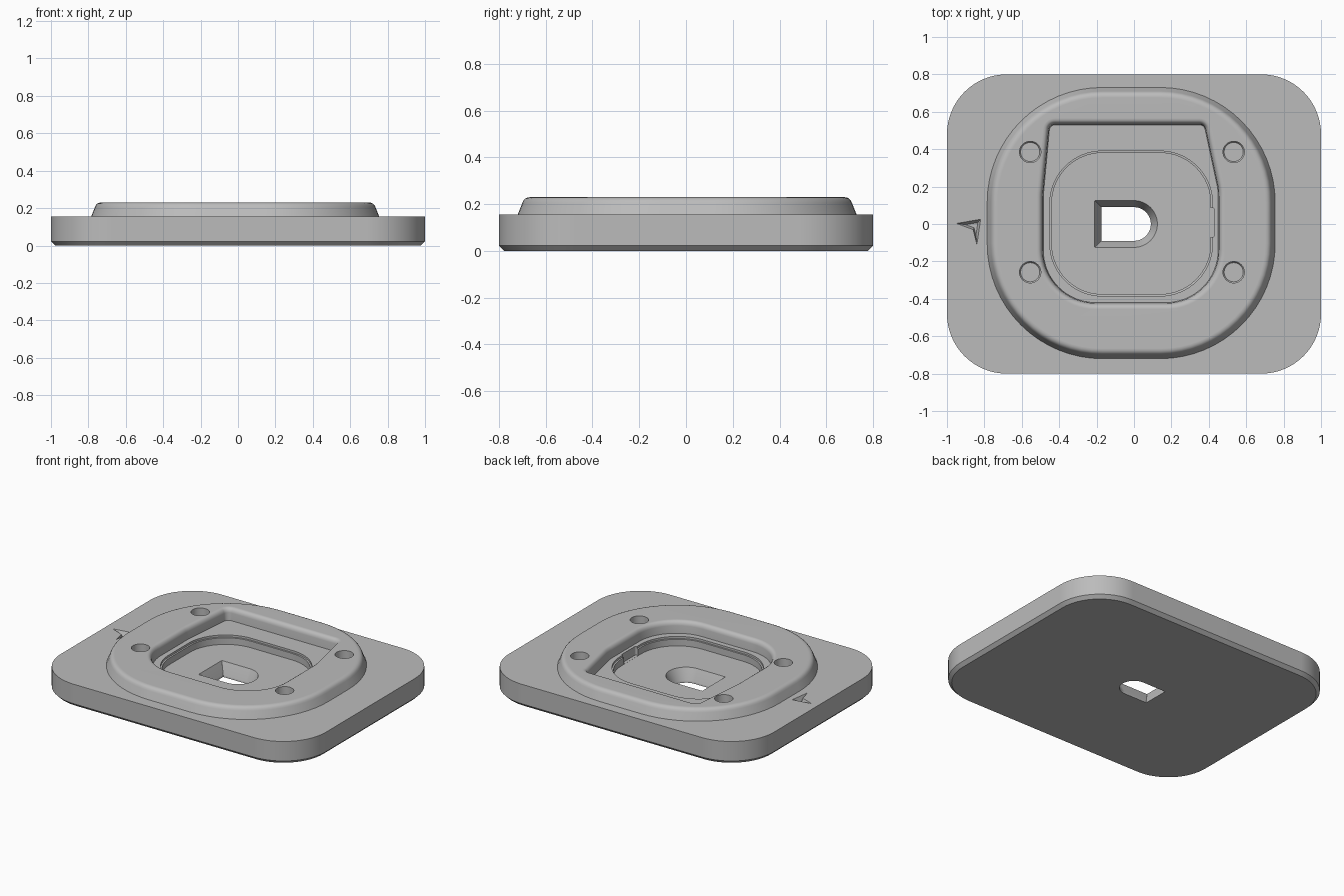
import bpy, bmesh, math
from mathutils import Vector

cube = bpy.data.objects.get("Cube")
if cube:
    bpy.data.objects.remove(cube, do_unlink=True)

GREY = (0.5, 0.5, 0.5, 1)
mat = bpy.data.materials.new("plain grey")
mat.use_nodes = True
mat.diffuse_color = GREY
mat.node_tree.nodes["Principled BSDF"].inputs["Base Color"].default_value = GREY


def outline(corners, inset=0.0, steps=16):
    """Counter-clockwise polygon of (x, y, radius), inset and with rounded corners."""
    pts = [Vector(c[:2]) for c in corners]
    ring = []
    for i, p in enumerate(pts):
        u = (p - pts[i - 1]).normalized()
        v = (pts[(i + 1) % len(pts)] - p).normalized()
        n, m = Vector((-u.y, u.x)), Vector((-v.y, v.x))
        q = p + (n + m) * inset / (1 + n.dot(m))
        r = max(corners[i][2] - inset, 0.002)
        turn = math.atan2(u.x * v.y - u.y * v.x, u.dot(v))
        center = q - u * r * math.tan(turn / 2) + n * r
        start = math.atan2(-n.y, -n.x)
        for k in range(steps + 1):
            a = start + turn * k / steps
            ring.append(center + Vector((math.cos(a), math.sin(a))) * r)
    return ring


def box(x0, x1, y0, y1, r_left, r_right):
    return [(x0, y0, r_left), (x1, y0, r_right), (x1, y1, r_right), (x0, y1, r_left)]


def loft(name, layers):
    """Closed solid through (ring, z) layers, bottom to top."""
    bm = bmesh.new()
    rows = [[bm.verts.new((p.x, p.y, z)) for p in ring] for ring, z in layers]
    n = len(rows[0])
    for low, high in zip(rows, rows[1:]):
        for i in range(n):
            j = (i + 1) % n
            bm.faces.new((low[i], low[j], high[j], high[i]))
    bm.faces.new(rows[0][::-1])
    bm.faces.new(rows[-1])
    bmesh.ops.remove_doubles(bm, verts=bm.verts, dist=0.00005)
    bmesh.ops.recalc_face_normals(bm, faces=bm.faces)
    mesh = bpy.data.meshes.new(name)
    bm.to_mesh(mesh)
    bm.free()
    mesh.materials.append(mat)
    obj = bpy.data.objects.new(name, mesh)
    bpy.context.collection.objects.link(obj)
    return obj


def solid(name, corners, profile):
    return loft(name, [(outline(corners, d), z) for d, z in profile])


def combine(target, tool, operation):
    mod = target.modifiers.new(operation, 'BOOLEAN')
    mod.operation, mod.solver, mod.object = operation, 'EXACT', tool
    bpy.context.view_layer.objects.active = target
    bpy.ops.object.modifier_apply(modifier=mod.name)
    bpy.data.objects.remove(tool, do_unlink=True)


TOP = 0.155

# Base plate with chamfered underside
plate = solid("base_plate", box(-1, 1, -0.8, 0.8, 0.32, 0.32),
              [(0.022, 0), (0, 0.022), (0, TOP)])

# Raised frame with sloped side and rounded rim
frame = solid("raised_frame", box(-0.785, 0.755, -0.72, 0.73, 0.615, 0.615),
              [(0, 0.1), (0, TOP), (0.02, 0.205), (0.025, 0.216),
               (0.033, 0.224), (0.043, 0.2285), (0.055, 0.23)])
combine(plate, frame, 'UNION')

# Upper pocket, tapered towards the back
pocket = [(0.375, 0.53, 0.03), (-0.45, 0.53, 0.03), (-0.485, 0.15, 0.3),
          (-0.485, -0.42, 0.28), (0.45, -0.42, 0.28), (0.45, 0.18, 0.3)]
cutters = [solid("pocket_cutter", pocket,
                 [(0, 0.15), (-0.004, 0.2), (-0.008, 0.213), (-0.015, 0.223),
                  (-0.024, 0.2285), (-0.036, 0.23), (-0.036, 0.3)])]

# Inner recess with a thin step, and a shallow notch in its side
cutters.append(solid("recess_cutter", box(-0.45, 0.42, -0.385, 0.39, 0.28, 0.28),
                     [(0.01, 0.09), (0.01, 0.135), (0, 0.136), (0, 0.2)]))
cutters.append(solid("notch_cutter", box(0.35, 0.43, -0.07, 0.085, 0.005, 0.01),
                     [(0, 0.0905), (0, 0.19)]))

# Tapered through slot, round at one end
cutters.append(solid("slot_cutter", box(-0.21, 0.125, -0.125, 0.125, 0.002, 0.125),
                     [(0.035, -0.05), (0.035, 0.015), (0, 0.09), (0, 0.12)]))

# Four round holes
for x in (-0.555, 0.533):
    for y in (-0.258, 0.385):
        r = 0.057
        cutters.append(solid("hole_cutter", box(x - r, x + r, y - r, y + r, r, r),
                             [(0.006, 0.13), (0, 0.14), (0, 0.3)]))

# Engraved arrow mark
arrow = [Vector(p) for p in ((-0.95, 0.003), (-0.86, -0.03), (-0.84, -0.11), (-0.82, 0.025))]
middle = Vector((-0.85, -0.01))
small = [middle + (p - middle) * 0.5 for p in arrow]
cutters.append(loft("arrow_cutter", [(small, 0.125), (arrow, TOP), (arrow, 0.18)]))

for cutter in cutters:
    combine(plate, cutter, 'DIFFERENCE')

# Smooth curves, crisp edges
bpy.ops.object.select_all(action='DESELECT')
plate.select_set(True)
bpy.context.view_layer.objects.active = plate
bpy.ops.object.shade_smooth_by_angle(angle=math.radians(30))
weighted = plate.modifiers.new("weighted_normals", 'WEIGHTED_NORMAL')
weighted.keep_sharp = True
